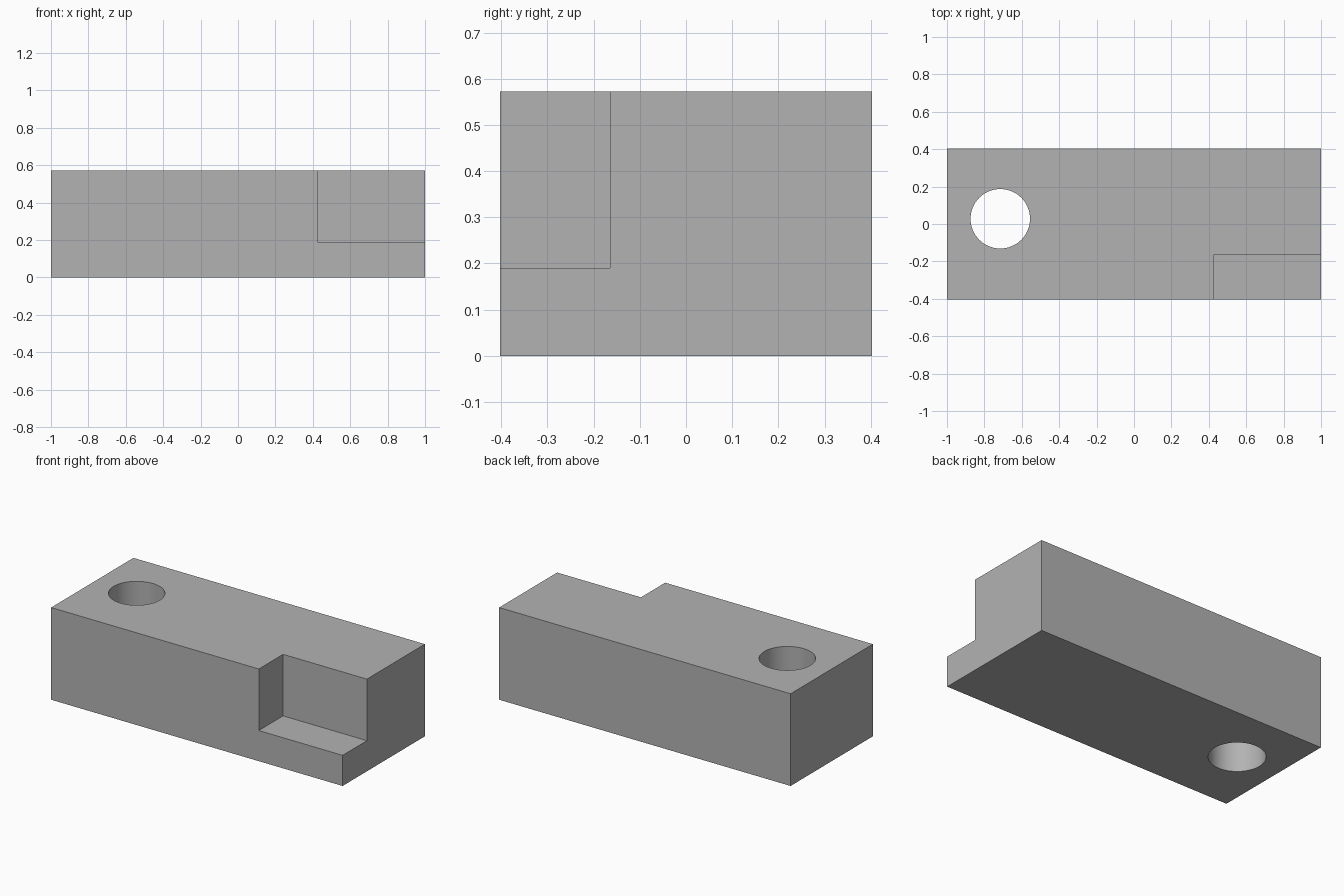
import bpy
import math

old = bpy.data.objects.get("Cube")
if old:
    bpy.data.objects.remove(old, do_unlink=True)

HALF_X, HALF_Y, HEIGHT = 1.0, 0.403, 0.572
NOTCH_X, NOTCH_Y, NOTCH_Z = 0.425, -0.165, 0.19
HOLE_X, HOLE_Y, HOLE_R = -0.715, 0.028, 0.159
MARGIN = 0.1  # cutters overshoot the block

grey = bpy.data.materials.new("plain grey")
grey.use_nodes = True
colour = (0.45, 0.45, 0.45, 1)
grey.diffuse_color = colour
grey.node_tree.nodes["Principled BSDF"].inputs["Base Color"].default_value = colour


def box(name, low, high):
    """Axis-aligned box between two corners."""
    centre = [(a + b) / 2 for a, b in zip(low, high)]
    bpy.ops.mesh.primitive_cube_add(size=1, location=centre)
    ob = bpy.context.object
    ob.name = name
    ob.scale = [b - a for a, b in zip(low, high)]
    bpy.ops.object.transform_apply(location=True, rotation=False, scale=True)
    ob.data.materials.append(grey)
    return ob


def cut(target, cutter):
    """Subtract the cutter from the target, then discard the cutter."""
    cutter.hide_render = True
    mod = target.modifiers.new("cut", "BOOLEAN")
    mod.operation = "DIFFERENCE"
    mod.solver = "EXACT"
    mod.object = cutter
    bpy.context.view_layer.objects.active = target
    bpy.ops.object.modifier_apply(modifier=mod.name)
    bpy.data.objects.remove(cutter, do_unlink=True)


# Main block
block = box("block", (-HALF_X, -HALF_Y, 0), (HALF_X, HALF_Y, HEIGHT))

# Corner notch at the front left
cut(block, box("notch_cutter", (NOTCH_X, -HALF_Y - MARGIN, NOTCH_Z),
               (HALF_X + MARGIN, NOTCH_Y, HEIGHT + MARGIN)))

# Vertical through hole
bpy.ops.mesh.primitive_cylinder_add(vertices=64, radius=HOLE_R,
                                    depth=HEIGHT + 2 * MARGIN,
                                    location=(HOLE_X, HOLE_Y, HEIGHT / 2))
hole = bpy.context.object
hole.name = "hole_cutter"
hole.data.materials.append(grey)
cut(block, hole)

# Smooth hole wall, sharp block edges
bpy.ops.object.select_all(action="DESELECT")
block.select_set(True)
bpy.context.view_layer.objects.active = block
bpy.ops.object.shade_smooth_by_angle(angle=math.radians(30))
